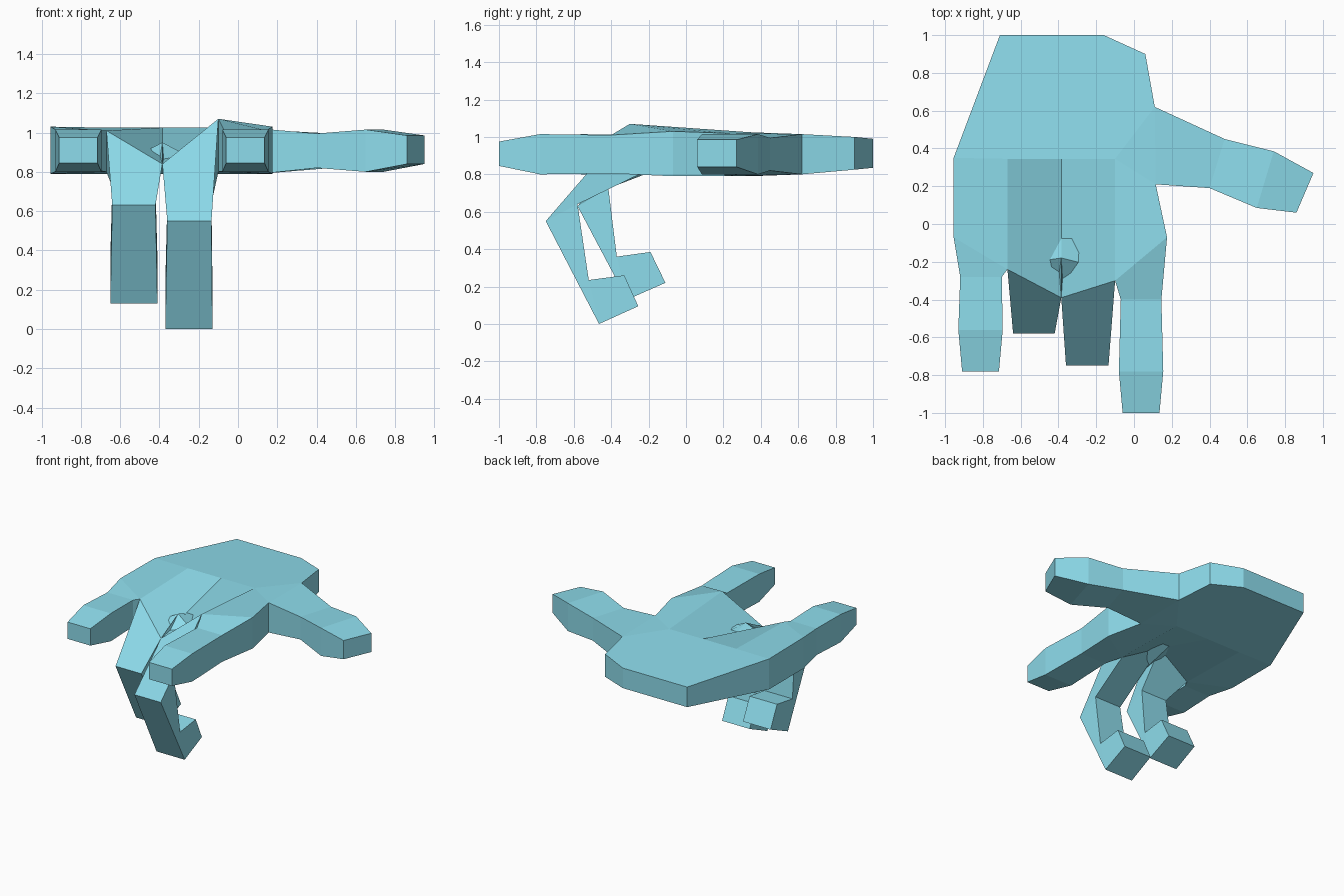
import bpy, bmesh

if "Cube" in bpy.data.objects:
    bpy.data.objects.remove(bpy.data.objects["Cube"])

bm = bmesh.new()


def face(points):
    bm.faces.new([bm.verts.new(p) for p in points])


def loft(sections):
    # skin of four-sided sections, closed at the tip only
    for a, b in zip(sections, sections[1:]):
        for i in range(4):
            j = (i + 1) % 4
            face([a[i], a[j], b[j], b[i]])
    face(sections[-1])


def flat(p, q, zt, zb):
    # upright section between two plan points
    return [(*p, zt), (*q, zt), (*q, zb), (*p, zb)]


# palm outline: x, y, top z
top = {
    "A": (-.71, 1, .99), "B": (-.16, 1, .99), "C": (.06, .9, 1.0),
    "D": (.11, .62, 1.015), "E": (.115, .21, 1.02), "F": (.175, -.07, 1.03),
    "G": (-.10, -.30, 1.07), "H": (-.385, -.39, .84), "I": (-.67, -.24, 1.01),
    "J": (-.955, -.07, 1.03), "K": (-.955, .35, 1.025), "L": (-.67, .345, 1.025),
    "M": (-.385, .345, 1.025), "N": (-.10, .345, 1.025),
}
bot = {k: (x, y, .79) for k, (x, y, z) in top.items()}
for k, z in (("A", .835), ("B", .835), ("C", .825), ("D", .80)):
    bot[k] = (*top[k][:2], z)
# underside of the knuckles, drawn up between the two curled fingers
bot["G"], bot["H"], bot["I"] = (-.10, -.25, .80), (-.385, -.18, .95), (-.67, -.22, .80)

# palm panels and edge walls
for panel in ("KLMNDCBA", "NED", "EFGN", "JILK", "IHML", "HGNM"):
    for side in (top, bot):
        face([side[k] for k in panel])
for a, b in ("AB", "BC", "CD", "EF", "JK", "KA"):
    face([top[a], top[b], bot[b], bot[a]])


def base(a, b):
    return [top[a], top[b], bot[b], bot[a]]


# straight index and little fingers
loft([base("G", "F"),
      flat((-.07, -.40), (.145, -.40), 1.01, .805),
      flat((-.08, -.78), (.155, -.78), 1.015, .80),
      flat((-.06, -1), (.135, -1), .975, .845)])
loft([base("J", "I"),
      flat((-.92, -.28), (-.70, -.28), 1.01, .805),
      flat((-.93, -.56), (-.695, -.56), 1.015, .80),
      flat((-.91, -.78), (-.715, -.78), .975, .845)])

# thumb
loft([base("D", "E"),
      flat((.48, .45), (.40, .19), .995, .82),
      flat((.74, .385), (.65, .085), 1.015, .80),
      flat((.95, .27), (.86, .06), .985, .84)])


def curled(a, b, joints):
    # each joint: left x, right x, outer (y, z), inner (y, z)
    loft([base(a, b)] + [[(l, *o), (r, *o), (r, *i), (l, *i)]
                         for l, r, o, i in joints])


# curled middle and ring fingers
curled("H", "G", [(-.36, -.135, (-.75, .55), (-.58, .64)),
                  (-.37, -.13, (-.465, 0), (-.52, .235)),
                  (-.365, -.13, (-.255, .095), (-.33, .26))])
curled("I", "H", [(-.64, -.42, (-.58, .63), (-.415, .725)),
                  (-.65, -.41, (-.315, .13), (-.37, .36)),
                  (-.645, -.41, (-.11, .22), (-.19, .385))])

bmesh.ops.remove_doubles(bm, verts=bm.verts, dist=.0005)
bmesh.ops.recalc_face_normals(bm, faces=bm.faces)
mesh = bpy.data.meshes.new("hand")
bm.to_mesh(mesh)
bm.free()
hand = bpy.data.objects.new("hand", mesh)
bpy.context.collection.objects.link(hand)
mat = bpy.data.materials.new("light_blue")
mat.diffuse_color = (.27, .72, .84, 1)
mat.use_nodes = True
mat.node_tree.nodes["Principled BSDF"].inputs["Base Color"].default_value = mat.diffuse_color
mesh.materials.append(mat)
